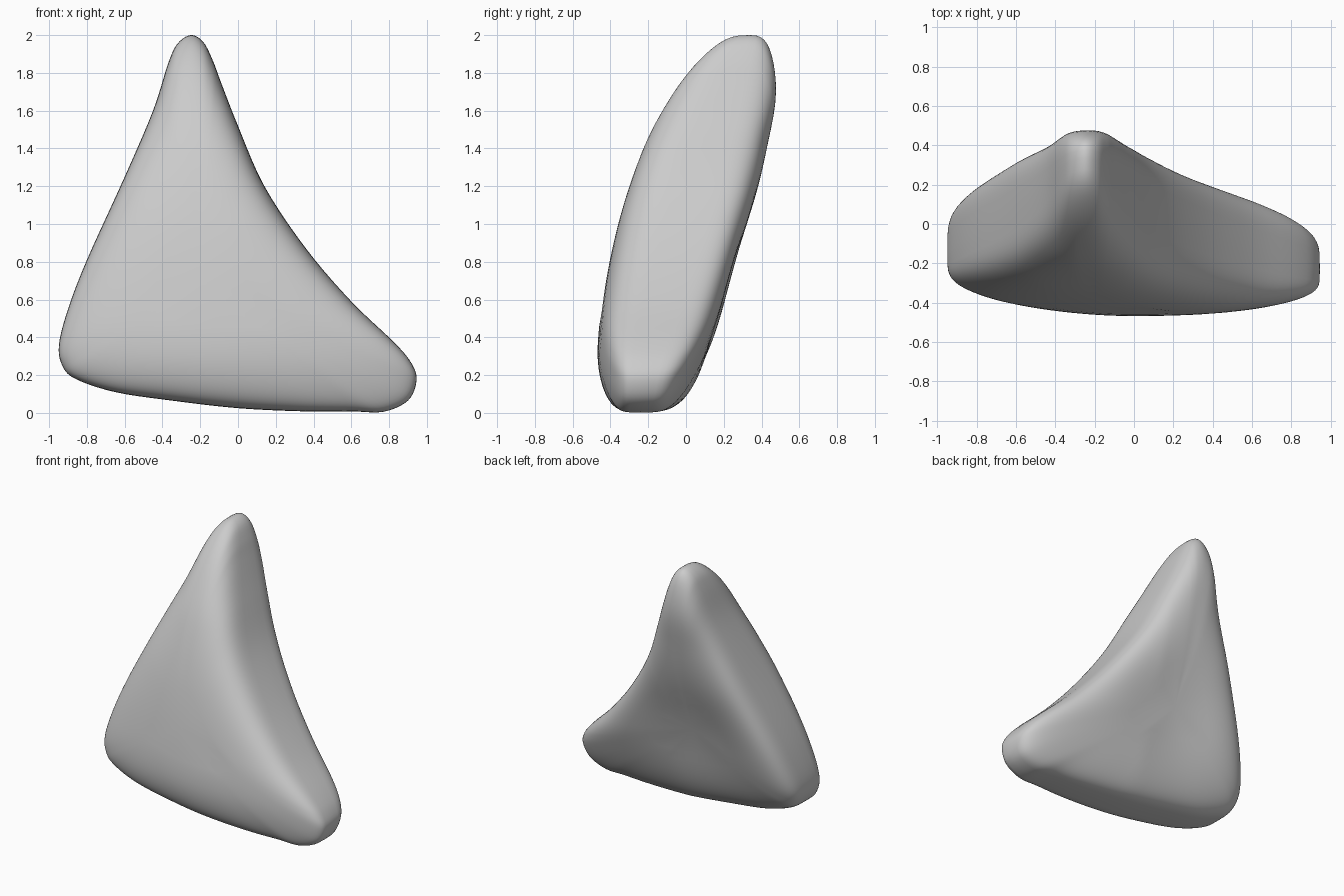
import bpy, bmesh, math
from mathutils import Vector

cube = bpy.data.objects.get("Cube")
if cube:
    bpy.data.objects.remove(cube, do_unlink=True)

# Rounded triangular outline (x, z)
OUTLINE = [(-.25, 2), (-.185, 1.965), (-.135, 1.87), (-.09, 1.75), (0, 1.52), (.14, 1.2),
           (.36, .87), (.6, .59), (.83, .37), (.92, .26), (.945, .17), (.9, .065),
           (.77, .006), (.6, .008), (.35, .008), (0, .025), (-.35, .065), (-.65, .11),
           (-.86, .18), (-.93, .25), (-.948, .36), (-.9, .55), (-.8, .81), (-.6, 1.25),
           (-.45, 1.6), (-.37, 1.85), (-.32, 1.955)]
# Depth of the leaning front and back faces by height (z, y)
FRONT = [(0, -.46), (.3, -.473), (.6, -.44), (1, -.362), (1.4, -.25), (1.6, -.175),
         (1.8, -.085), (2, .03)]
BACK = [(0, .02), (.3, .13), (.6, .235), (1, .355), (1.4, .455), (1.7, .545), (2, .59)]
CENTRE = Vector((-.2, .7))
RINGS, STEPS = 40, 5


def spline(a, b, c, d, t):
    return b + (c - a) * (t / 2) + (a * 2 - b * 5 + c * 4 - d) * (t * t / 2) \
        + (b * 3 - a - c * 3 + d) * (t ** 3 / 2)


def smooth_loop(points):
    pts = [Vector(p) for p in points]
    n = len(pts)
    return [spline(pts[i - 1], pts[i], pts[(i + 1) % n], pts[(i + 2) % n], k / STEPS)
            for i in range(n) for k in range(STEPS)]


def lookup(table, z):
    z = min(max(z, 0), 2)
    for i in range(len(table) - 1):
        (z0, y0), (z1, y1) = table[i], table[i + 1]
        if z <= z1:
            before, after = table[max(i - 1, 0)], table[min(i + 2, len(table) - 1)]
            m0 = (y1 - before[1]) / (z1 - before[0])
            m1 = (after[1] - y0) / (after[0] - z0)
            h, t = z1 - z0, (z - z0) / (z1 - z0)
            return (y0 * (1 + 2 * t) * (1 - t) ** 2 + m0 * h * t * (1 - t) ** 2
                    + y1 * t * t * (3 - 2 * t) + m1 * h * t * t * (t - 1))


def surface_point(p, angle):
    # The edge is rounder at the top tip and along the back
    tip = min(max((p.y - 1.2) / .8, 0), 1)
    cosine = math.cos(angle)
    power = 2 / ((4.9 if cosine > 0 else 4.5) - 1.8 * tip)
    s = math.sin(angle) ** power
    c = abs(cosine) ** power
    offset = (p - CENTRE) * s
    x, z = CENTRE + offset
    front = lookup(FRONT, z) + (.15 if x < 0 else .08) * x * x
    back = lookup(BACK, z) - .07 * max(x, 0)
    rim = front + (back - front) * (.55 - .17 * x * x)
    if cosine > 0:
        return x, rim + (front - rim) * c, z
    # Shallow hollow in the back
    hollow = .06 * math.exp(-offset.length_squared / .18)
    return x, rim + (back - hollow - rim) * c, z


# Loft rings from the front centre, round the rim, to the back centre
outline = smooth_loop(OUTLINE)
bm = bmesh.new()
rings = [[bm.verts.new(surface_point(p, math.pi * i / RINGS)) for p in outline]
         for i in range(1, RINGS)]
n = len(outline)
for r0, r1 in zip(rings, rings[1:]):
    for j in range(n):
        k = (j + 1) % n
        bm.faces.new((r0[j], r0[k], r1[k], r1[j]))
for ring, angle in ((rings[0], 0), (rings[-1], math.pi)):
    pole = bm.verts.new(surface_point(CENTRE, angle))
    for j in range(n):
        bm.faces.new((ring[j], ring[(j + 1) % n], pole))
bmesh.ops.recalc_face_normals(bm, faces=bm.faces)
for f in bm.faces:
    f.smooth = True

mesh = bpy.data.meshes.new("rounded_wedge")
bm.to_mesh(mesh)
bm.free()
body = bpy.data.objects.new("rounded_wedge", mesh)
bpy.context.collection.objects.link(body)

# Plain grey finish
grey = bpy.data.materials.new("plain_grey")
grey.use_nodes = True
color = (.6, .6, .6, 1)
grey.diffuse_color = color
grey.node_tree.nodes["Principled BSDF"].inputs["Base Color"].default_value = color
mesh.materials.append(grey)
